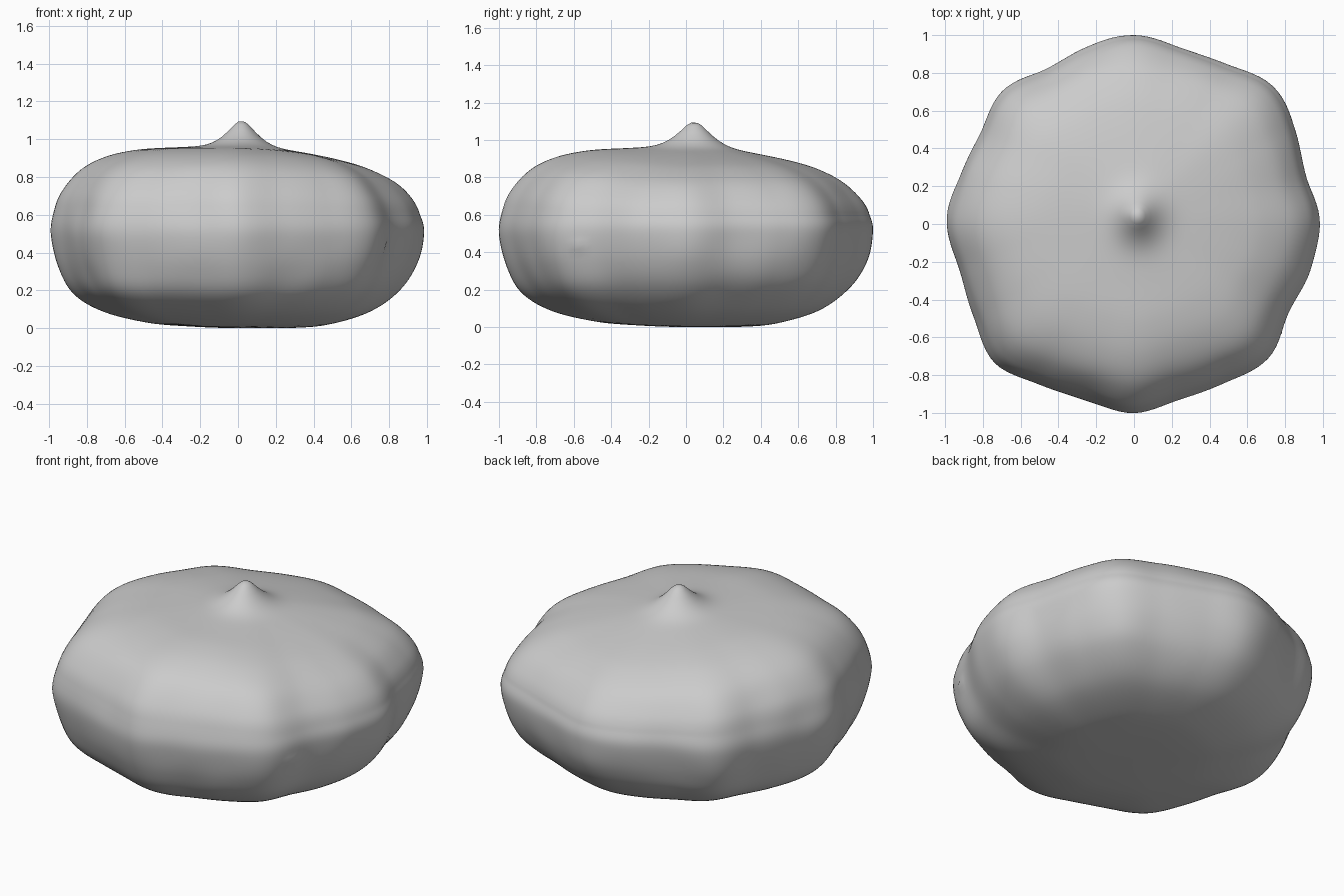
import bpy, bmesh, math
from mathutils import Vector, noise

if "Cube" in bpy.data.objects:
    bpy.data.objects.remove(bpy.data.objects["Cube"], do_unlink=True)

SEGMENTS, ROWS = 168, 90

# Lobed outline radius every 15 degrees, counter-clockwise from +x
OUTLINE = [.985, .95, .988, 1.035, .975, .968, 1.0, .968, .945, .99, .945, .957,
           .99, .957, .98, 1.04, .985, .967, 1.0, .957, .97, 1.005, .945, .963]

# Side profiles (radius, height), bottom to top: raised side and sloping side
HIGH = [(0, .01), (.3, .02), (.5, .04), (.72, .095), (.88, .19), (.96, .33), (1, .5),
        (.985, .62), (.945, .73), (.85, .845), (.72, .915), (.55, .953), (.35, .965),
        (.18, .967), (0, .967)]
LOW = [(0, .01), (.3, .01), (.5, .03), (.72, .1), (.88, .22), (.965, .36), (1, .52),
       (.98, .61), (.935, .69), (.84, .78), (.7, .85), (.55, .895), (.35, .935),
       (.18, .955), (0, .967)]


def spline(points, t, closed=False):
    """Catmull-Rom sample of a list of vectors at index t."""
    n = len(points)
    i = math.floor(t) if closed else min(math.floor(t), n - 2)
    u = t - i
    a, b, c, d = (points[k % n] if closed else points[max(0, min(k, n - 1))]
                  for k in range(i - 1, i + 3))
    return b + (c - a) * (u / 2) + (a * 2 - b * 5 + c * 4 - d) * (u * u / 2) \
        + (b * 3 - a - c * 3 + d) * (u ** 3 / 2)


high = [Vector(p) for p in HIGH]
low = [Vector(p) for p in LOW]
NUB = Vector((.79, -.58, .44))


def surface_point(row, col):
    angle = math.tau * col / SEGMENTS
    t = (len(HIGH) - 1) * row / ROWS
    # Blend from the raised side to the sloping side
    w = min(1, max(0, .5 + .62 * math.cos(angle - math.pi / 4)))
    w = w * w * (3 - 2 * w)
    r, z = spline(high, t).lerp(spline(low, t), w)
    r = max(r, 0)
    # Lobes fade out towards the middle
    lobe = spline(OUTLINE, len(OUTLINE) * col / SEGMENTS, True)
    radius = r * (.975 + (lobe - .975) * min(1, r * 1.1))
    p = Vector((radius * math.cos(angle), radius * math.sin(angle), z))
    # Stem drawn up out of the crown
    if row > ROWS / 2:
        p += Vector((.02, .045, 0)) * (1 - r)
        d = math.hypot((p.x - .02) / .105, (p.y - .045) / .118)
        p.z += min(.134, .148 * math.exp(-d ** 1.5))
    # Gentle hand-shaped unevenness and a small nub
    out = Vector((math.cos(angle), math.sin(angle), 0)) * r
    p += out * noise.noise(p * 4) * .008
    p += out * .02 * math.exp(-((p - NUB).length / .03) ** 2)
    return p


# Gourd body with stem
bm = bmesh.new()
grid = [[bm.verts.new(surface_point(r, c)) for c in range(SEGMENTS)]
        for r in range(1, ROWS)]
for lower, upper in zip(grid, grid[1:]):
    for c in range(SEGMENTS):
        n = (c + 1) % SEGMENTS
        bm.faces.new((lower[c], lower[n], upper[n], upper[c]))
bottom = bm.verts.new(surface_point(0, 0))
top = bm.verts.new(surface_point(ROWS, 0))
for c in range(SEGMENTS):
    n = (c + 1) % SEGMENTS
    bm.faces.new((bottom, grid[0][n], grid[0][c]))
    bm.faces.new((top, grid[-1][c], grid[-1][n]))
lowest = min(v.co.z for v in bm.verts)
bmesh.ops.translate(bm, verts=bm.verts, vec=(0, 0, -lowest))
bmesh.ops.recalc_face_normals(bm, faces=bm.faces)
mesh = bpy.data.meshes.new("gourd_body")
bm.to_mesh(mesh)
bm.free()
mesh.shade_smooth()
body = bpy.data.objects.new("gourd_body", mesh)
bpy.context.collection.objects.link(body)

# Plain light grey
grey = bpy.data.materials.new("light_grey")
grey.use_nodes = True
grey.diffuse_color = (.6, .6, .6, 1)
grey.node_tree.nodes["Principled BSDF"].inputs["Base Color"].default_value = (.6, .6, .6, 1)
mesh.materials.append(grey)
